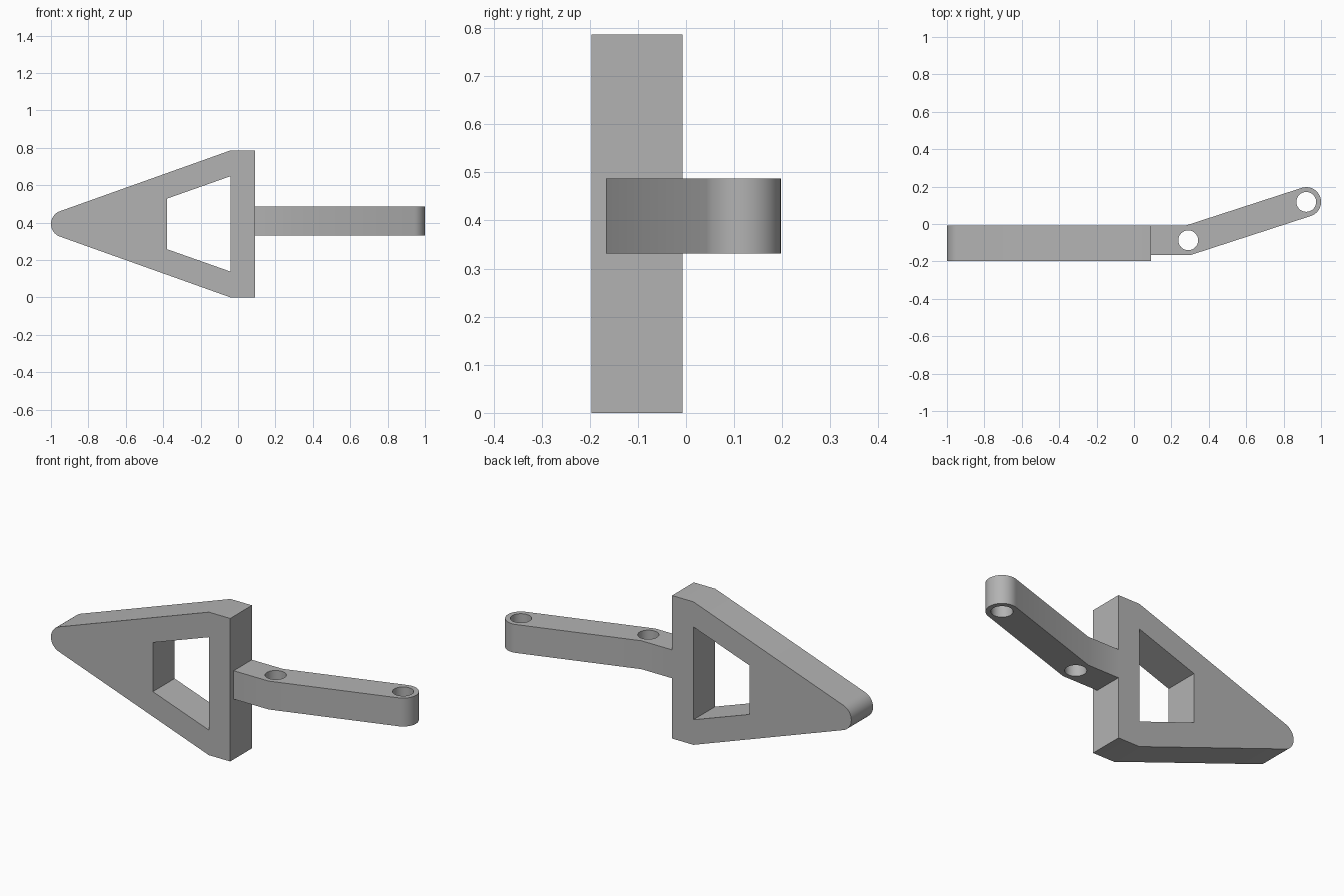
import bpy
from math import sin, cos, radians, tan
from mathutils import Matrix

cube = bpy.data.objects.get("Cube")
if cube:
    bpy.data.objects.remove(cube, do_unlink=True)

grey = bpy.data.materials.new("plain grey")
grey.use_nodes = True
colour = (0.45, 0.45, 0.45, 1)
grey.diffuse_color = colour
grey.node_tree.nodes["Principled BSDF"].inputs["Base Color"].default_value = colour


def arc(cx, cy, r, start, end, steps):
    """Points on a circular arc, angles in degrees."""
    angles = [radians(start + (end - start) * i / steps) for i in range(steps + 1)]
    return [(cx + r * cos(a), cy + r * sin(a)) for a in angles]


def extrude_profile(name, loops, depth, matrix):
    """Flat outline with holes, extruded evenly about its plane."""
    curve = bpy.data.curves.new(name, "CURVE")
    curve.dimensions = "2D"
    curve.fill_mode = "BOTH"
    curve.extrude = depth / 2
    for points in loops:
        spline = curve.splines.new("POLY")
        spline.points.add(len(points) - 1)
        for p, (x, y) in zip(spline.points, points):
            p.co = (x, y, 0, 1)
        spline.use_cyclic_u = True
    obj = bpy.data.objects.new(name, curve)
    bpy.context.collection.objects.link(obj)
    bpy.ops.object.select_all(action="DESELECT")
    obj.select_set(True)
    bpy.context.view_layer.objects.active = obj
    bpy.ops.object.convert(target="MESH")
    obj = bpy.context.object
    obj.name = name
    # Weld caps to sides
    bpy.ops.object.mode_set(mode="EDIT")
    bpy.ops.mesh.select_all(action="SELECT")
    bpy.ops.mesh.remove_doubles(threshold=0.0005)
    bpy.ops.mesh.normals_make_consistent(inside=False)
    bpy.ops.object.mode_set(mode="OBJECT")
    obj.data.transform(matrix)
    obj.data.materials.clear()
    obj.data.materials.append(grey)
    bpy.ops.object.shade_smooth_by_angle(angle=radians(25))
    return obj


# Upright arrow-shaped plate with a rounded tip and a tapered window
half = 0.393
slope = 19.7
tip_r = 0.072
outline = [(0.09, -half), (0.09, half), (-0.04, half)]
outline += arc(tip_r - 1, 0, tip_r, 90 + slope, 270 - slope, 16)
outline += [(-0.04, -half)]
window = [(-0.04, -0.255), (-0.04, 0.255), (-0.38, 0.135), (-0.38, -0.135)]
stand_up = Matrix.Translation((0, -0.102, half)) @ Matrix.Rotation(radians(90), 4, "X")
extrude_profile("arrow_plate", [outline, window], 0.189, stand_up)

# Bent arm with a rounded end and two vertical pin holes
r = 0.079
bend = 18
bx, by = 0.29, -0.087
ex, ey = 0.921, 0.118
miter = r * tan(radians(bend / 2))
arm = [(bx - miter, by + r), (0.09, by - r), (bx + miter, by - r)]
arm.insert(1, (0.09, by + r))
arm += arc(ex, ey, r, bend - 90, bend + 90, 24)
holes = [arc(x, y, 0.053, 0, 348.75, 31) for x, y in ((bx, by), (ex, ey))]
extrude_profile("bent_arm", [arm] + holes, 0.156, Matrix.Translation((0, 0, 0.409)))
